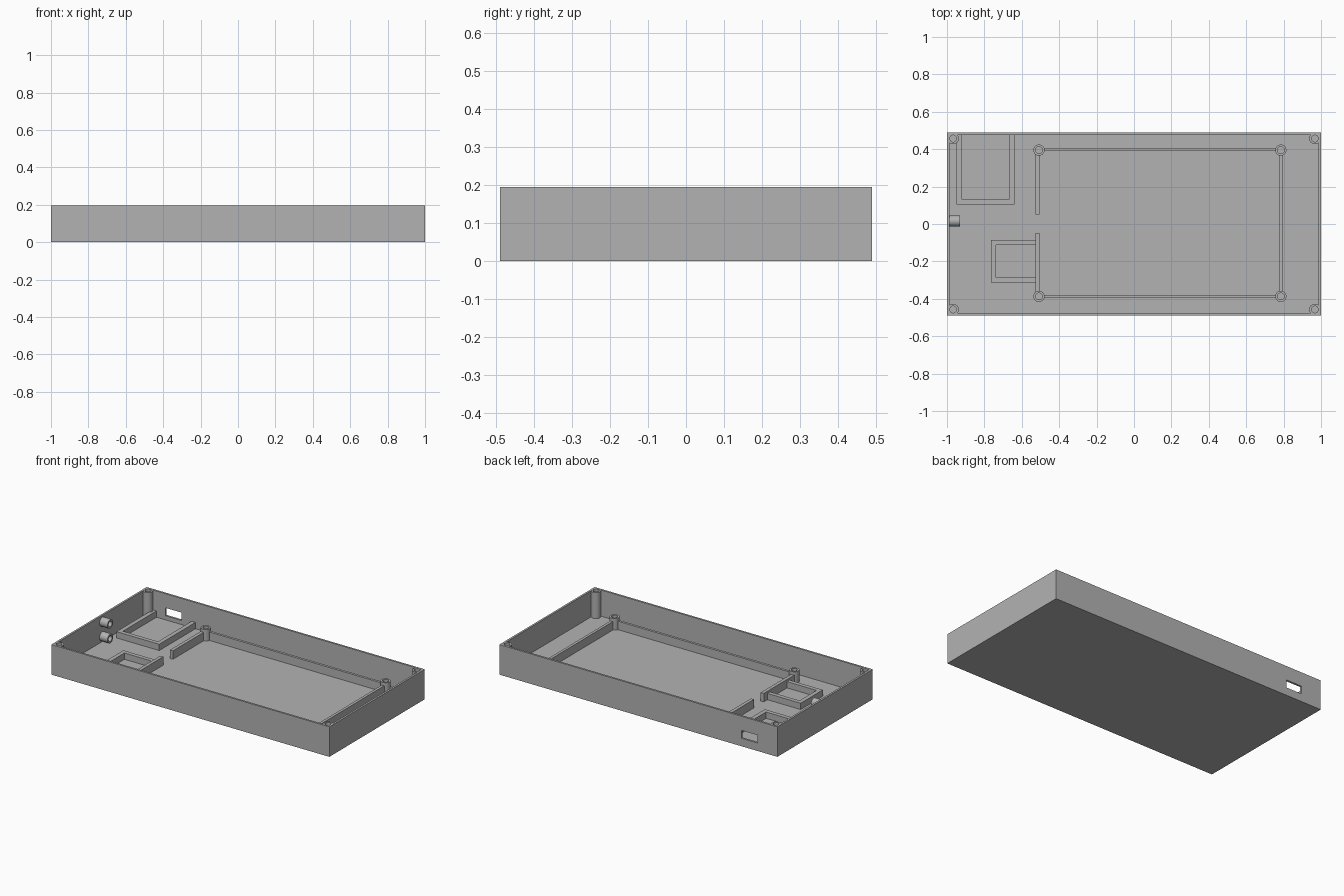
import bpy, bmesh, math
from mathutils import Matrix, Vector

cube = bpy.data.objects.get("Cube")
if cube:
    bpy.data.objects.remove(cube, do_unlink=True)

grey = bpy.data.materials.new("plain grey")
grey.use_nodes = True
COLOUR = (0.45, 0.45, 0.45, 1)
grey.diffuse_color = COLOUR
grey.node_tree.nodes["Principled BSDF"].inputs["Base Color"].default_value = COLOUR

HX, HY, TOP = 1.0, 0.49, 0.195
WALL, FLOOR = 0.013, 0.025
IX, IY = HX - WALL, HY - WALL
SINK = FLOOR - 0.005          # parts are rooted slightly into the floor


def make(name, bm):
    bmesh.ops.recalc_face_normals(bm, faces=bm.faces)
    mesh = bpy.data.meshes.new(name)
    bm.to_mesh(mesh)
    bm.free()
    mesh.materials.append(grey)
    obj = bpy.data.objects.new(name, mesh)
    bpy.context.collection.objects.link(obj)
    return obj


def add_box(bm, x, y, z):
    """Box spanning the given (low, high) ranges."""
    size = [b - a for a, b in (x, y, z)]
    mid = Vector([(a + b) / 2 for a, b in (x, y, z)])
    bmesh.ops.create_cube(bm, size=1, matrix=Matrix.Translation(mid) @ Matrix.Diagonal((*size, 1)))


def boxes(name, spans):
    bm = bmesh.new()
    for span in spans:
        add_box(bm, *span)
    return make(name, bm)


def tube(name, base, length, outer=0.03, inner=0.018, axis="Z", sides=32):
    """Hollow round post, made by spinning its rectangular section."""
    bm = bmesh.new()
    section = [(inner, 0), (outer, 0), (outer, length), (inner, length)]
    verts = [bm.verts.new((r, 0, z)) for r, z in section]
    edges = [bm.edges.new((verts[i], verts[(i + 1) % 4])) for i in range(4)]
    bmesh.ops.spin(bm, geom=verts + edges, cent=(0, 0, 0), axis=(0, 0, 1),
                   angle=math.tau, steps=sides, use_merge=True)
    bmesh.ops.remove_doubles(bm, verts=bm.verts, dist=0.0001)
    turn = Matrix.Rotation(math.pi / 2, 4, "Y") if axis == "X" else Matrix.Identity(4)
    bmesh.ops.transform(bm, matrix=Matrix.Translation(base) @ turn, verts=bm.verts)
    obj = make(name, bm)
    bpy.ops.object.select_all(action="DESELECT")
    obj.select_set(True)
    bpy.context.view_layer.objects.active = obj
    bpy.ops.object.shade_smooth_by_angle(angle=math.radians(30))
    return obj


# Open case with a cavity and a port opening in the back wall
case = boxes("case_shell", [((-HX, HX), (-HY, HY), (0, TOP))])
cutters = [
    boxes("cavity_cutter", [((-IX, IX), (-IY, IY), (FLOOR, TOP + 0.1))]),
    boxes("port_cutter", [((-0.856, -0.741), (IY - 0.02, HY + 0.05), (0.052, 0.103))]),
]
bpy.context.view_layer.objects.active = case
for cutter in cutters:
    mod = case.modifiers.new("cut", "BOOLEAN")
    mod.operation, mod.solver, mod.object = "DIFFERENCE", "EXACT", cutter
    bpy.ops.object.modifier_apply(modifier=mod.name)
    bpy.data.objects.remove(cutter, do_unlink=True)

# Corner screw posts
for side, sx in (("right", -1), ("left", 1)):
    for end, sy in (("front", -1), ("back", 1)):
        tube(f"corner_post_{end}_{side}", (sx * 0.967, sy * 0.457, SINK), TOP - 0.001 - SINK)

# Board standoffs
for side, x in (("right", -0.508), ("left", 0.785)):
    for end, y in (("front", -0.387), ("back", 0.395)):
        tube(f"standoff_{end}_{side}", (x, y, SINK), 0.1 - SINK)

# Low ribs between the standoffs, with a gap on the right side
RIB = (SINK, 0.08)
boxes("board_ribs", [
    ((-0.485, 0.762), (0.39, 0.406), RIB),
    ((-0.485, 0.762), (-0.396, -0.38), RIB),
    ((0.777, 0.795), (-0.364, 0.372), RIB),
    ((-0.526, -0.504), (0.052, 0.372), RIB),
    ((-0.526, -0.504), (-0.364, -0.048), RIB),
])

# Component trays
TRAY = (SINK, 0.066)
boxes("back_tray", [
    ((-0.948, -0.92), (0.105, IY), TRAY),
    ((-0.668, -0.64), (0.105, IY), TRAY),
    ((-0.92, -0.668), (0.105, 0.132), TRAY),
])
boxes("front_tray", [
    ((-0.765, -0.738), (-0.313, -0.085), TRAY),
    ((-0.738, -0.526), (-0.313, -0.286), TRAY),
    ((-0.738, -0.526), (-0.112, -0.085), TRAY),
])

# Two short sockets on the inside of the right wall
for name, z in (("lower_socket", 0.06), ("upper_socket", 0.155)):
    tube(name, (-IX - 0.003, 0.016, z), 0.06, outer=0.029, axis="X")
